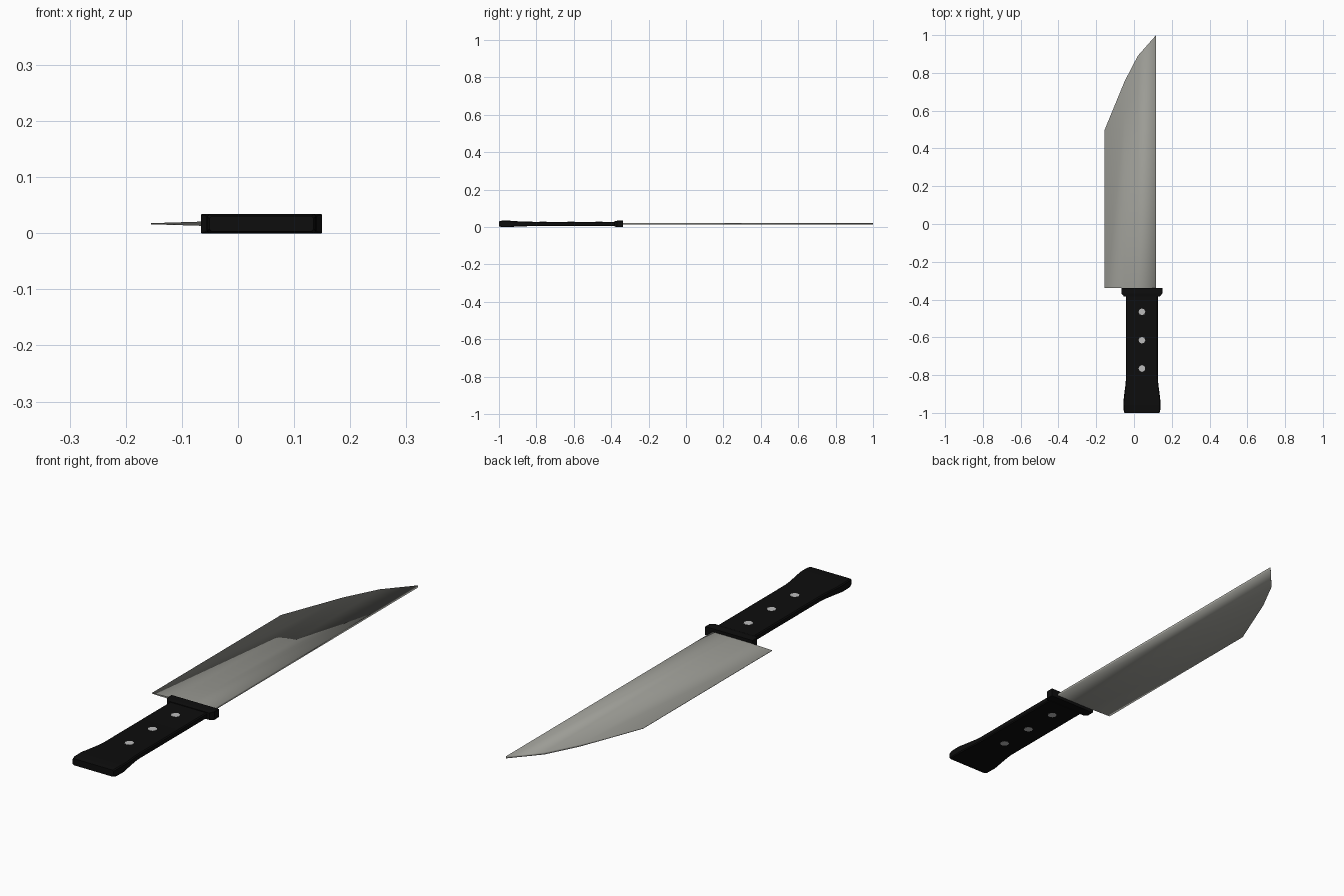
import bpy, bmesh, math

if "Cube" in bpy.data.objects:
    bpy.data.objects.remove(bpy.data.objects["Cube"])

MID = 0.017     # height of the knife's centre plane
CX = 0.042      # centre line of the handle


def material(name, rgb):
    m = bpy.data.materials.new(name)
    m.diffuse_color = (*rgb, 1)
    m.use_nodes = True
    m.node_tree.nodes["Principled BSDF"].inputs["Base Color"].default_value = m.diffuse_color
    return m


steel = material("blade_steel", (0.33, 0.33, 0.30))
black = material("handle_black", (0.004, 0.004, 0.004))
silver = material("rivet_silver", (0.5, 0.5, 0.5))


def make(name, bm, mat, smooth=None):
    bmesh.ops.recalc_face_normals(bm, faces=bm.faces)
    me = bpy.data.meshes.new(name)
    bm.to_mesh(me)
    bm.free()
    me.materials.append(mat)
    ob = bpy.data.objects.new(name, me)
    bpy.context.collection.objects.link(ob)
    if smooth == "all":
        for p in me.polygons:
            p.use_smooth = True
    elif smooth is not None:
        bpy.ops.object.select_all(action='DESELECT')
        ob.select_set(True)
        bpy.context.view_layer.objects.active = ob
        bpy.ops.object.shade_smooth_by_angle(angle=math.radians(smooth))
    return ob


def loft(name, sections, chamfer, mat, smooth=None):
    """Chamfered rectangles (y, half width, half height) joined along y."""
    bm = bmesh.new()
    rings = []
    for y, w, h in sections:
        c = min(chamfer, h * 0.6)
        pts = [(w, h - c), (w - c, h), (c - w, h), (-w, h - c),
               (-w, c - h), (c - w, -h), (w - c, -h), (w, c - h)]
        rings.append([bm.verts.new((CX + x, y, MID + z)) for x, z in pts])
    for a, b in zip(rings, rings[1:]):
        for i in range(8):
            j = (i + 1) % 8
            bm.faces.new((a[i], a[j], b[j], b[i]))
    bm.faces.new(rings[0])
    bm.faces.new(rings[-1])
    return make(name, bm, mat, smooth)


# Blade: columns from cutting edge to spine (x, tip y, half thickness)
columns = [(-0.155, 0.50, 0.001), (-0.05, 0.755, 0.0042),
           (0.02, 0.89, 0.0045), (0.117, 1.0, 0.0045)]
HEEL = -0.338
bm = bmesh.new()
cols = []
for x, tip, h in columns:
    cols.append([bm.verts.new((x, y, MID + s * h))
                 for y, s in ((HEEL, 1), (tip, 1), (tip, -1), (HEEL, -1))])
for a, b in zip(cols, cols[1:]):
    for i in range(3):          # top, tip edge, underside
        bm.faces.new((a[i], a[i + 1], b[i + 1], b[i]))
bm.faces.new(cols[0])           # cutting edge
bm.faces.new(cols[-1])          # spine
make("blade", bm, steel, "all")

# Handle with flared butt
loft("handle", [(-1.0, 0.093, 0.0135), (-0.985, 0.097, 0.017),
                (-0.94, 0.098, 0.017), (-0.91, 0.095, 0.0145),
                (-0.85, 0.087, 0.0125), (-0.82, 0.085, 0.0115),
                (-0.37, 0.085, 0.0115)], 0.004, black, 40)

# Guard between handle and blade
loft("guard", [(-0.383, 0.096, 0.014), (-0.368, 0.108, 0.017),
               (-0.338, 0.108, 0.017)], 0.001, black)

# Rivets through the handle, just proud of both faces
for n, y in enumerate((-0.465, -0.615, -0.765)):
    bm = bmesh.new()
    bmesh.ops.create_cone(bm, cap_ends=True, segments=8, radius1=0.018,
                          radius2=0.018, depth=0.0245)
    bmesh.ops.translate(bm, verts=bm.verts, vec=(CX, y, MID))
    make(f"rivet_{n + 1}", bm, silver)
